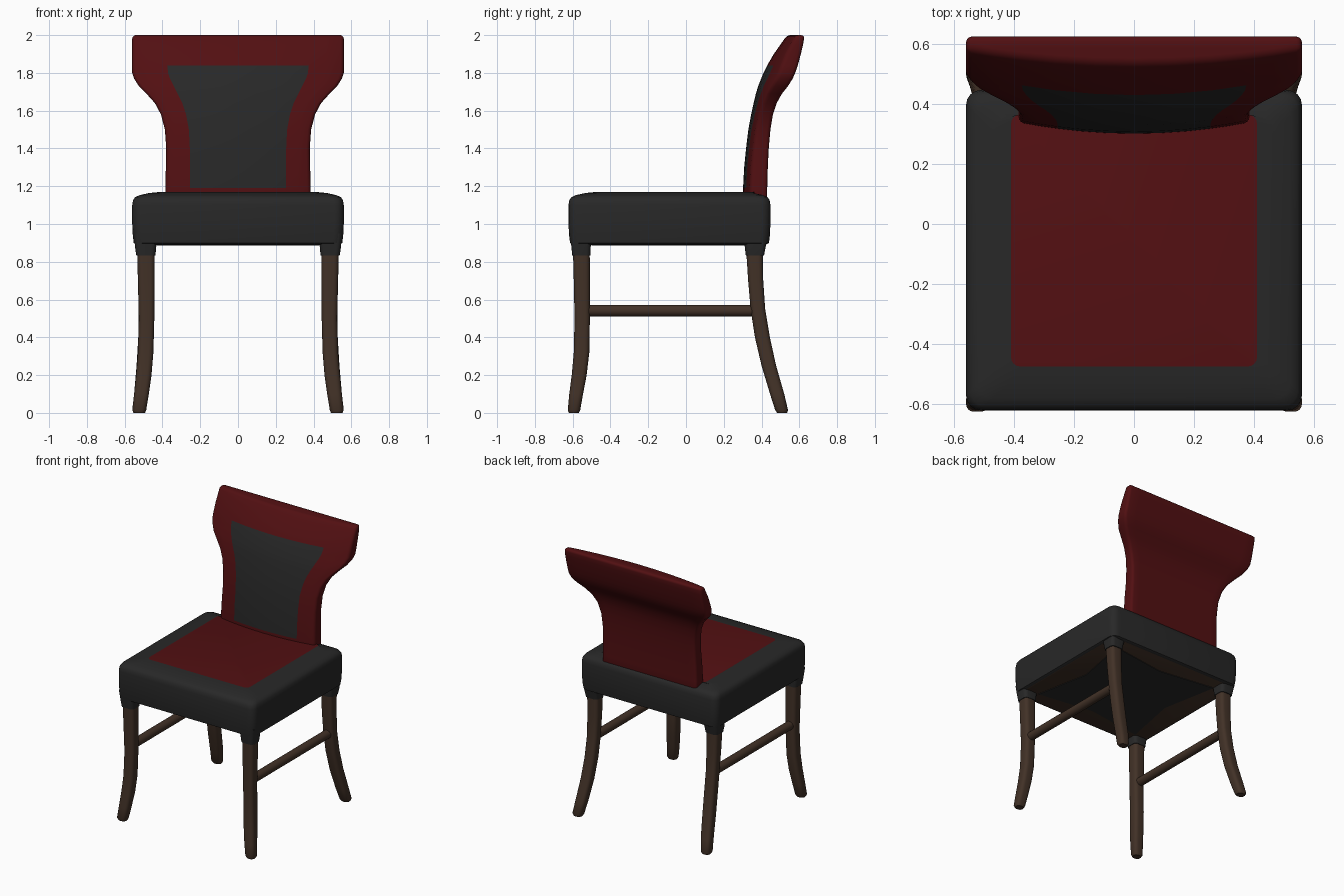
import bpy, bmesh, math
from mathutils import Vector, Matrix

if "Cube" in bpy.data.objects:
    bpy.data.objects.remove(bpy.data.objects["Cube"])


def material(name, rgb):
    m = bpy.data.materials.new(name)
    m.diffuse_color = (*rgb, 1)
    m.use_nodes = True
    m.node_tree.nodes["Principled BSDF"].inputs["Base Color"].default_value = m.diffuse_color
    return m


RED = material("dark red fabric", (0.085, 0.005, 0.006))
BLACK = material("charcoal fabric", (0.021, 0.021, 0.021))
BROWN = material("dark wood", (0.054, 0.031, 0.020))


def finish(name, bm, mats, bevel=0.0):
    bmesh.ops.recalc_face_normals(bm, faces=bm.faces)
    me = bpy.data.meshes.new(name)
    bm.to_mesh(me)
    bm.free()
    ob = bpy.data.objects.new(name, me)
    bpy.context.collection.objects.link(ob)
    for m in mats:
        me.materials.append(m)
    bpy.ops.object.select_all(action='DESELECT')
    ob.select_set(True)
    bpy.context.view_layer.objects.active = ob
    if bevel:
        b = ob.modifiers.new("soft edges", 'BEVEL')
        b.width, b.segments = bevel, 3
        b.limit_method, b.angle_limit = 'ANGLE', math.radians(45)
        bpy.ops.object.modifier_apply(modifier=b.name)
    bpy.ops.object.shade_smooth_by_angle(angle=math.radians(45))
    return ob


def rounded_ring(bm, x0, x1, y0, y1, r, z, n=4):
    """Rounded rectangle of vertices at height z."""
    ring = []
    corners = [(x1 - r, y1 - r), (x0 + r, y1 - r), (x0 + r, y0 + r), (x1 - r, y0 + r)]
    for k, (cx, cy) in enumerate(corners):
        for i in range(n + 1):
            a = math.pi / 2 * (k + i / n)
            ring.append(bm.verts.new((cx + r * math.cos(a), cy + r * math.sin(a), z)))
    return ring


def loft(bm, rings):
    """Skin rings together; returns the bottom and top cap faces."""
    for a, b in zip(rings, rings[1:]):
        for i in range(len(a)):
            j = (i + 1) % len(a)
            bm.faces.new((a[i], a[j], b[j], b[i]))
    return bm.faces.new(rings[0]), bm.faces.new(rings[-1])


# Seat: crowned cushion with a red centre and a wooden underside
bm = bmesh.new()
profile = [(0.025, 0.89), (0.008, 0.90), (0.003, 0.94), (0.0, 1.0), (0.0, 1.10),
           (0.004, 1.125), (0.015, 1.142), (0.04, 1.153), (0.09, 1.164)]
rings = [rounded_ring(bm, -0.56 + d, 0.56 - d, -0.622 + d, 0.447 - d, 0.05, z)
         for d, z in profile]
rings.append(rounded_ring(bm, -0.41, 0.41, -0.475, 0.365, 0.03, 1.17))
bottom, top = loft(bm, rings)
top.material_index = 1
bottom.material_index = 2
finish("seat", bm, [BLACK, RED, BROWN])

# Dust cover: star-shaped dark cloth under the seat
bm = bmesh.new()
star = [(0.43, 0.33), (0, 0.27), (-0.43, 0.33), (-0.35, -0.09),
        (-0.43, -0.50), (0, -0.44), (0.43, -0.50), (0.35, -0.09)]
loft(bm, [[bm.verts.new((x, y, z)) for x, y in star] for z in (0.886, 0.892)])
finish("dust_cover", bm, [BLACK])

# Backrest: (z, half width, panel half width, front y, back y)
rows = [(1.12, .385, .255, .300, .430), (1.19, .385, .255, .302, .430),
        (1.30, .382, .255, .308, .433), (1.40, .380, .255, .318, .438),
        (1.50, .387, .260, .330, .447), (1.58, .408, .275, .345, .460),
        (1.64, .440, .295, .358, .480), (1.69, .485, .320, .370, .508),
        (1.73, .525, .340, .382, .540), (1.77, .550, .360, .398, .565),
        (1.80, .560, .370, .410, .578), (1.84, .560, .375, .430, .592),
        (1.90, .560, .375, .465, .608), (1.95, .560, .375, .500, .620),
        (2.00, .560, .375, .535, .628)]
bm = bmesh.new()
rings = []
for z, w, p, front, back in rows:
    half = [p * 0.35, p * 0.7, p, (p + w) / 2, w]
    xs = [-x for x in reversed(half)] + [0] + half
    bow = 0.08 - 0.035 * max(0, (z - 1.8) / 0.2)
    ring = [bm.verts.new((x, front + bow * (x / 0.56) ** 2, z)) for x in xs]
    ring += [bm.verts.new((x, back, z)) for x in reversed(xs)]
    rings.append(ring)
loft(bm, rings)
# The dark front panel is picked by column and height
for a, b in zip(rings[1:11], rings[2:12]):
    for i in range(2, 8):
        quad = {a[i], a[i + 1], b[i], b[i + 1]}
        next(f for f in a[i].link_faces if set(f.verts) == quad).material_index = 1
finish("backrest", bm, [RED, BLACK], bevel=0.018)

# Leg sections on the right side: (z, x0, x1, y0, y1)
front_leg = [(0.0, .492, .553, -.620, -.568), (0.015, .486, .56, -.626, -.560),
             (0.10, .472, .550, -.618, -.545), (0.20, .458, .540, -.605, -.526),
             (0.32, .448, .530, -.594, -.512), (0.50, .443, .525, -.590, -.509),
             (0.70, .441, .530, -.594, -.509), (0.92, .441, .535, -.600, -.510)]
back_leg = [(0.0, .492, .553, .482, .535), (0.015, .486, .56, .472, .540),
            (0.10, .472, .550, .445, .520), (0.25, .455, .537, .400, .477),
            (0.40, .446, .528, .365, .444), (0.55, .443, .526, .342, .419),
            (0.70, .441, .530, .329, .409), (0.92, .441, .535, .315, .405)]
# Fabric sleeves where the seat cover wraps the leg tops
front_sleeve = [(0.832, .437, .538, -.602, -.506), (0.87, .434, .544, -.606, -.505),
                (0.95, .425, .553, -.614, -.500)]
back_sleeve = [(0.832, .437, .538, .317, .413), (0.87, .434, .544, .312, .420),
               (0.95, .425, .550, .305, .437)]

for side, s in (("right", 1), ("left", -1)):
    for name, sections, mat in (("front_leg", front_leg, BROWN), ("back_leg", back_leg, BROWN),
                                ("front_sleeve", front_sleeve, BLACK),
                                ("back_sleeve", back_sleeve, BLACK)):
        bm = bmesh.new()
        loft(bm, [rounded_ring(bm, min(s * x0, s * x1), max(s * x0, s * x1), y0, y1, 0.025, z)
                  for z, x0, x1, y0, y1 in sections])
        finish(f"{name}_{side}", bm, [mat])

    # Side stretcher: round bar between front and back legs
    bm = bmesh.new()
    bmesh.ops.create_cone(bm, cap_ends=True, segments=20, radius1=0.031, radius2=0.031, depth=0.90,
                          matrix=Matrix.Translation(Vector((s * 0.485, -0.085, 0.541)))
                          @ Matrix.Rotation(math.pi / 2, 4, 'X'))
    finish(f"stretcher_{side}", bm, [BROWN])
